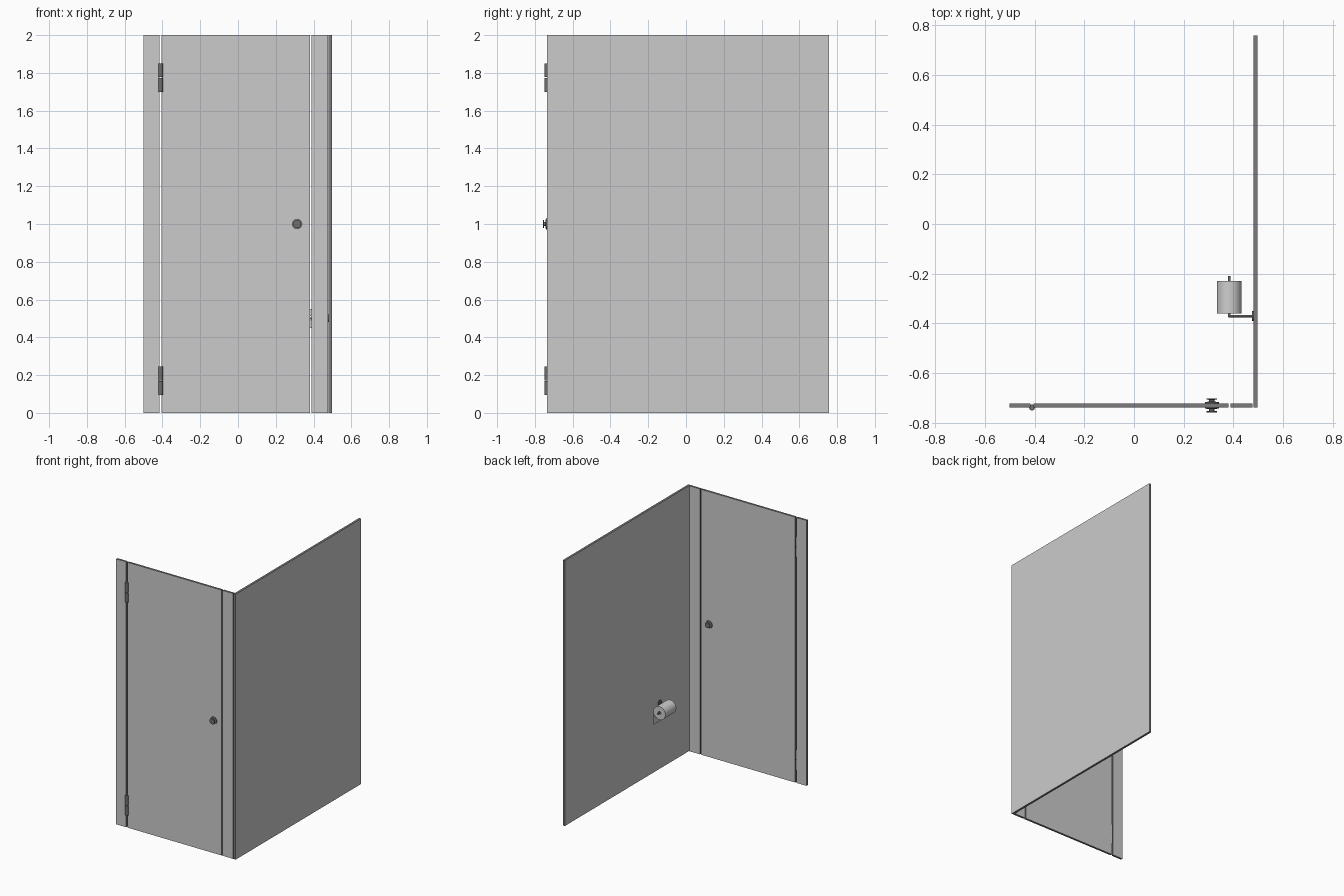
import bpy, bmesh, math
from mathutils import Matrix, Vector

cube = bpy.data.objects.get("Cube")
if cube:
    bpy.data.objects.remove(cube)


def material(name, v):
    m = bpy.data.materials.new(name)
    m.use_nodes = True
    col = (v, v, v, 1)
    m.diffuse_color = col
    m.node_tree.nodes["Principled BSDF"].inputs["Base Color"].default_value = col
    return m


PANEL = material("panel light grey", 0.6)
EDGE = material("panel edge grey", 0.2)
METAL = material("dark metal", 0.16)
PAPER = material("paper", 0.62)


def finish(name, bm, mats, smooth=False):
    me = bpy.data.meshes.new(name)
    bmesh.ops.recalc_face_normals(bm, faces=bm.faces)
    bm.to_mesh(me)
    bm.free()
    for m in mats:
        me.materials.append(m)
    ob = bpy.data.objects.new(name, me)
    bpy.context.collection.objects.link(ob)
    if smooth:
        bpy.ops.object.select_all(action='DESELECT')
        ob.select_set(True)
        bpy.context.view_layer.objects.active = ob
        bpy.ops.object.shade_smooth_by_angle(angle=math.radians(35))
    return ob


def box(name, lo, hi, mats, face_axis=None):
    """Box between two corners; sides off face_axis take the second material."""
    lo, hi = Vector(lo), Vector(hi)
    bm = bmesh.new()
    bmesh.ops.create_cube(bm, size=1, matrix=Matrix.Translation((lo + hi) / 2)
                          @ Matrix.Diagonal((*(hi - lo), 1)))
    bm.normal_update()
    if face_axis is not None:
        for f in bm.faces:
            f.material_index = 0 if abs(f.normal[face_axis]) > 0.5 else 1
    return finish(name, bm, mats)


def lathe(name, origin, axis, profile, mat, segs=24, closed=False):
    """Spin (radius, distance) pairs about an axis through origin."""
    bm = bmesh.new()
    verts = [bm.verts.new((r, 0, d)) for r, d in profile]
    edges = [bm.edges.new(p) for p in zip(verts, verts[1:])]
    if closed:
        edges.append(bm.edges.new((verts[-1], verts[0])))
    bmesh.ops.spin(bm, geom=verts + edges, cent=(0, 0, 0), axis=(0, 0, 1),
                   angle=math.tau, steps=segs)
    bmesh.ops.remove_doubles(bm, verts=bm.verts, dist=1e-5)
    turn = Vector((0, 0, 1)).rotation_difference(Vector(axis)).to_matrix().to_4x4()
    bm.transform(Matrix.Translation(origin) @ turn)
    return finish(name, bm, [mat], True)


def rod(name, start, end, r, mat, segs=16):
    d = Vector(end) - Vector(start)
    return lathe(name, start, d.normalized(),
                 [(0, 0), (r, 0), (r, d.length), (0, d.length)], mat, segs)


# Partition panels
Y0, Y1 = -0.737, -0.721
for name, x0, x1 in (("hinge_post", -0.5, -0.416), ("door", -0.405, 0.38),
                     ("latch_post", 0.388, 0.476)):
    box(name, (x0, Y0, 0), (x1, Y1, 2), [PANEL, EDGE], 1)
box("side_panel", (0.48, Y0, 0), (0.497, 0.758, 2), [PANEL, EDGE], 0)

# Hinges, each of two knuckles
for label, z in (("lower", 0.095), ("upper", 1.7)):
    for part, dz in (("bottom", 0), ("top", 0.077)):
        rod(f"{label}_hinge_{part}", (-0.41, -0.738, z + dz),
            (-0.41, -0.738, z + dz + 0.073), 0.012, METAL)

# Knobs on both sides of the door
for name, y, side in (("front_knob", Y0, -1), ("back_knob", Y1, 1)):
    lathe(name, (0.313, y, 1), (0, side, 0),
          [(0, 0), (0.028, 0), (0.028, 0.005), (0.011, 0.007), (0.011, 0.014),
           (0.021, 0.016), (0.021, 0.02), (0, 0.02)], METAL)

# Paper holder: wall flange, arm and spindle
rod("holder_flange", (0.48, -0.37, 0.5), (0.474, -0.37, 0.5), 0.02, METAL, 24)
rod("holder_arm", (0.474, -0.37, 0.5), (0.38, -0.37, 0.5), 0.005, METAL)
rod("holder_spindle", (0.383, -0.374, 0.5), (0.383, -0.21, 0.5), 0.005, METAL)

# Paper roll with an open core, and its hanging sheet
lathe("paper_roll", (0.383, -0.36, 0.5), (0, 1, 0),
      [(0.012, 0), (0.05, 0), (0.05, 0.13), (0.012, 0.13)], PAPER, 32, True)
box("paper_sheet", (0.431, -0.36, 0.4), (0.433, -0.23, 0.5), [PAPER])
